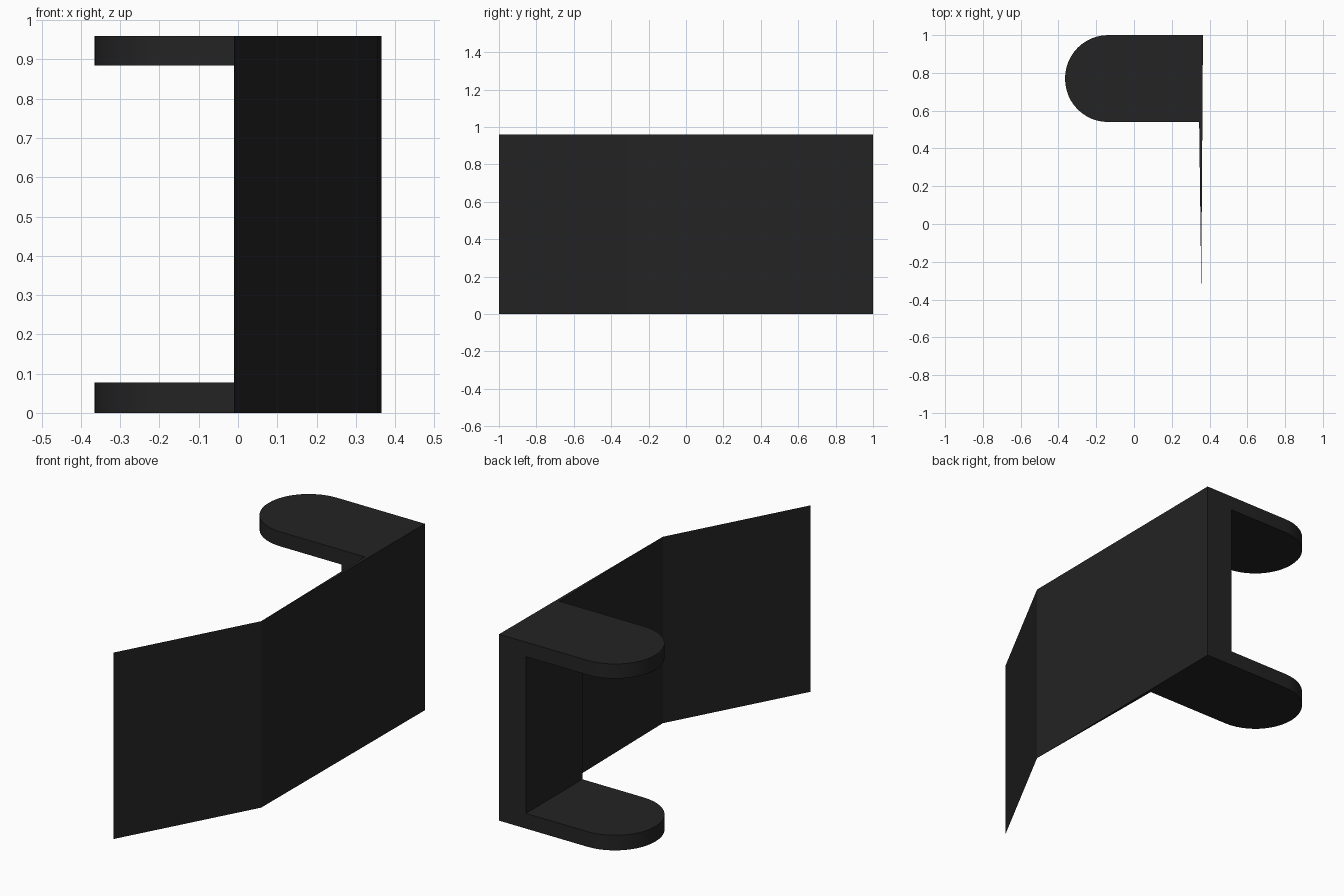
import bpy
import bmesh
import math

cube = bpy.data.objects.get("Cube")
if cube:
    bpy.data.objects.remove(cube, do_unlink=True)

HEIGHT = 0.96
BACK, FRONT = 1.0, 0.54        # depth range of the bracket
OUT_BACK, OUT_FRONT = 0.365, 0.362  # slightly leaning outer face
BEND = (0.356, -0.32)
TIP = (-0.01, -1.0)

black = bpy.data.materials.new("matte_black")
black.use_nodes = True
COLOUR = (0.017, 0.017, 0.017, 1.0)
black.diffuse_color = COLOUR
black.node_tree.nodes["Principled BSDF"].inputs["Base Color"].default_value = COLOUR


def finish(bm, name):
    mesh = bpy.data.meshes.new(name)
    bm.to_mesh(mesh)
    bm.free()
    obj = bpy.data.objects.new(name, mesh)
    mesh.materials.append(black)
    bpy.context.collection.objects.link(obj)
    return obj


def extrude_profile(points, offset):
    """Closed solid from a flat outline moved along offset."""
    bm = bmesh.new()
    face = bm.faces.new([bm.verts.new(p) for p in points])
    result = bmesh.ops.extrude_face_region(bm, geom=[face], use_keep_orig=True)
    moved = [g for g in result["geom"] if isinstance(g, bmesh.types.BMVert)]
    bmesh.ops.translate(bm, verts=moved, vec=offset)
    bmesh.ops.recalc_face_normals(bm, faces=bm.faces)
    return bm


# C-shaped bracket: upright spine with a tab at top and bottom
section = [(0.365, 0), (0.365, HEIGHT), (-0.365, HEIGHT), (-0.365, 0.885),
           (0.212, 0.885), (0.212, 0.078), (-0.365, 0.078), (-0.365, 0)]
bm = extrude_profile([(x, FRONT, z) for x, z in section], (0, BACK - FRONT, 0))
for v in bm.verts:
    if v.co.x > 0.3:
        v.co.x = OUT_BACK if v.co.y > 0.8 else OUT_FRONT

# Round the free ends of both tabs
tab_ends = [e for e in bm.edges
            if all(v.co.x < -0.36 for v in e.verts)
            and abs(e.verts[0].co.y - e.verts[1].co.y) < 1e-4]
bmesh.ops.bevel(bm, geom=tab_ends, offset=0.228, segments=12,
                profile=0.5, affect='EDGES')
bracket = finish(bm, "bracket")
bpy.ops.object.select_all(action='DESELECT')
bracket.select_set(True)
bpy.context.view_layer.objects.active = bracket
bpy.ops.object.shade_smooth_by_angle(angle=math.radians(30))

# Arm tapering from the bracket to the bend
outline = [(OUT_FRONT, FRONT), (0.345, FRONT), BEND]
finish(extrude_profile([(x, y, 0) for x, y in outline], (0, 0, HEIGHT)), "tapered_arm")

# Thin blade angled inward from the bend
bm = bmesh.new()
corners = [(*TIP, 0), (*BEND, 0), (*BEND, HEIGHT), (*TIP, HEIGHT)]
bm.faces.new([bm.verts.new(c) for c in corners])
finish(bm, "angled_blade")
